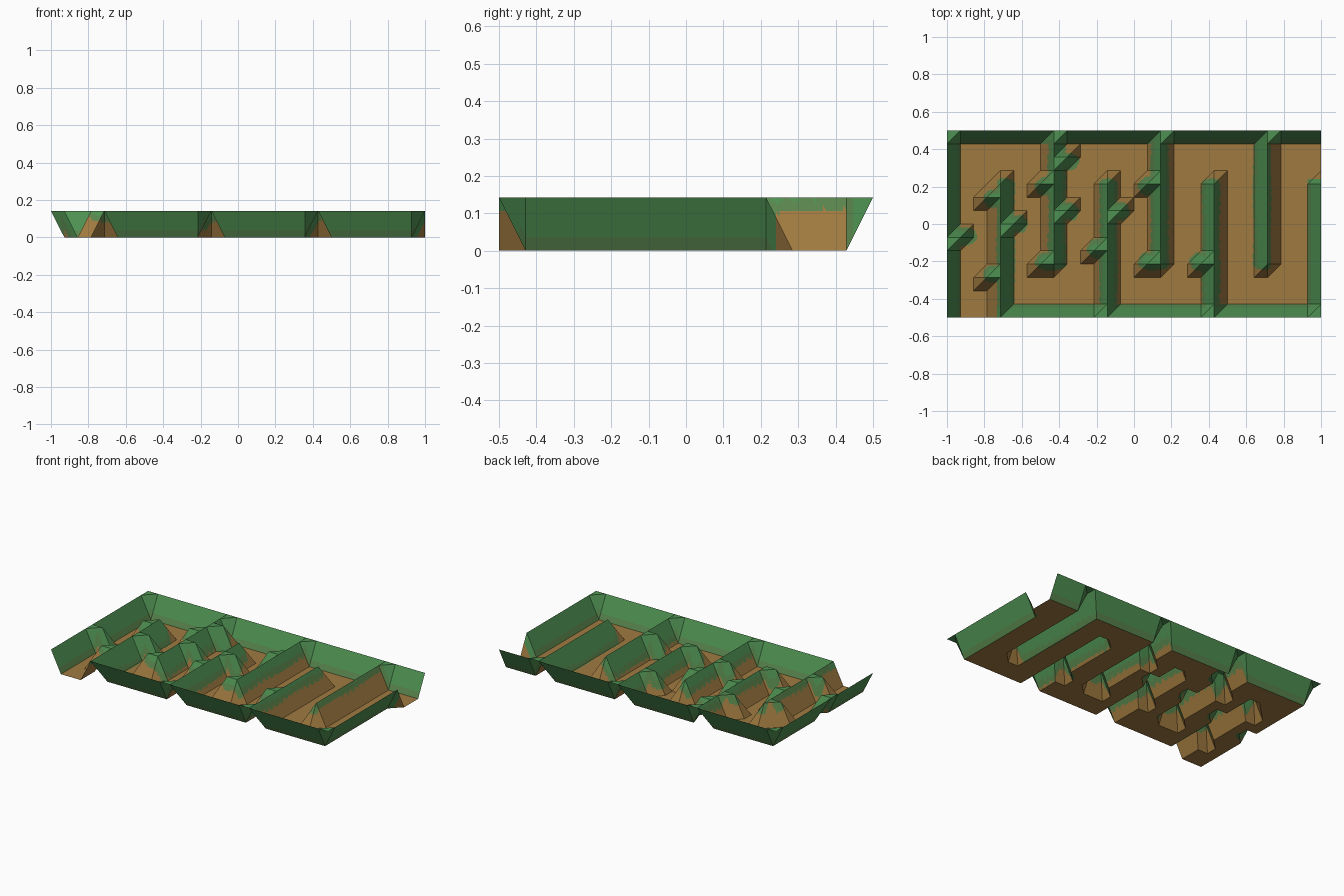
import bpy, math

if "Cube" in bpy.data.objects:
    bpy.data.objects.remove(bpy.data.objects["Cube"])

# maze sheet: 28 x 14 cells, ridges are single rows of raised grid points
NX, NY, SUB = 28, 14, 8
CELL = 1 / 14
HEIGHT = 0.142


def make_material(name, rgb):
    m = bpy.data.materials.new(name)
    m.diffuse_color = (*rgb, 1)
    m.use_nodes = True
    m.node_tree.nodes["Principled BSDF"].inputs["Base Color"].default_value = m.diffuse_color
    return m


materials = [make_material("earth brown", (0.352, 0.195, 0.051)),
             make_material("grass green", (0.076, 0.283, 0.084)),
             make_material("faded green", (0.098, 0.231, 0.073))]

# inner walls alternate between touching the front and the back
inner = [((k, 0), (k, 10)) if k % 8 == 4 else ((k, 4), (k, 14))
         for k in range(4, 28, 4)]
# outer walls leave an opening at front left and at back right
outer = [((0, 0), (0, 14)), ((0, 14), (28, 14)),
         ((4, 0), (28, 0)), ((28, 0), (28, 10))]
# short spurs off the walls: (tip column, row, wall column)
spurs = [((w, j), (k, j)) for k, j, w in [
    (1, 6, 0), (3, 9, 4), (5, 7, 4), (3, 3, 4), (9, 12, 8), (7, 10, 8),
    (9, 8, 8), (7, 4, 8), (11, 5, 12), (13, 8, 12), (15, 10, 16),
    (15, 4, 16), (19, 4, 20)]]

high = set()
for (a, b), (c, d) in inner + outer + spurs:
    for i in range(min(a, c), max(a, c) + 1):
        for j in range(min(b, d), max(b, d) + 1):
            high.add((i, j))


def coarse(i, j):
    return HEIGHT if (i, j) in high else 0.0


def height(p, q):
    """Height at fine grid point, each cell split lower left to upper right."""
    i, j = min(p // SUB, NX - 1), min(q // SUB, NY - 1)
    u, v = p / SUB - i, q / SUB - j
    a, b = coarse(i, j), coarse(i + 1, j + 1)
    if u >= v:
        c = coarse(i + 1, j)
        return a + u * (c - a) + v * (b - c)
    c = coarse(i, j + 1)
    return a + v * (c - a) + u * (b - c)


# painted paths are slightly shrunk towards the middle
def shrink(pt):
    return ((pt[0] * CELL - 1) * 0.96, (pt[1] * CELL - 0.5) * 0.94)


painted = []
for s, e in inner + spurs:
    (ax, ay), (bx, by) = shrink(s), shrink(e)
    painted.append((min(ax, bx), max(ax, bx), min(ay, by), max(ay, by)))


def paint(x, y):
    """Material index from distance to the painted walls."""
    d = 1.0
    for x0, x1, y0, y1 in painted:
        dx = max(x0 - x, 0, x - x1)
        dy = max(y0 - y, 0, y - y1)
        d = min(d, math.hypot(dx, dy))
    d += 0.005 * math.sin(41 * x + 67 * y) * math.sin(53 * y - 29 * x)
    # outer border bands, skipping the two openings
    band = [x + 1, 0.5 - y]
    if x > -0.73:
        band.append(y + 0.5)
    if y < 0.24:
        band.append(1 - x)
    d = min(d, min(band) - 0.022)
    return 1 if d < 0.030 else 2 if d < 0.048 else 0


fx, fy = NX * SUB, NY * SUB
step = CELL / SUB
verts = [(p * step - 1, q * step - 0.5, height(p, q))
         for q in range(fy + 1) for p in range(fx + 1)]
faces = []
for q in range(fy):
    for p in range(fx):
        a = q * (fx + 1) + p
        b, c, d = a + 1, a + fx + 2, a + fx + 1
        faces += [(a, b, c), (a, c, d)]

mesh = bpy.data.meshes.new("maze_ground")
mesh.from_pydata(verts, [], faces)
for m in materials:
    mesh.materials.append(m)
for poly in mesh.polygons:
    poly.material_index = paint(poly.center.x, poly.center.y)
mesh.update()
ground = bpy.data.objects.new("maze_ground", mesh)
bpy.context.collection.objects.link(ground)
